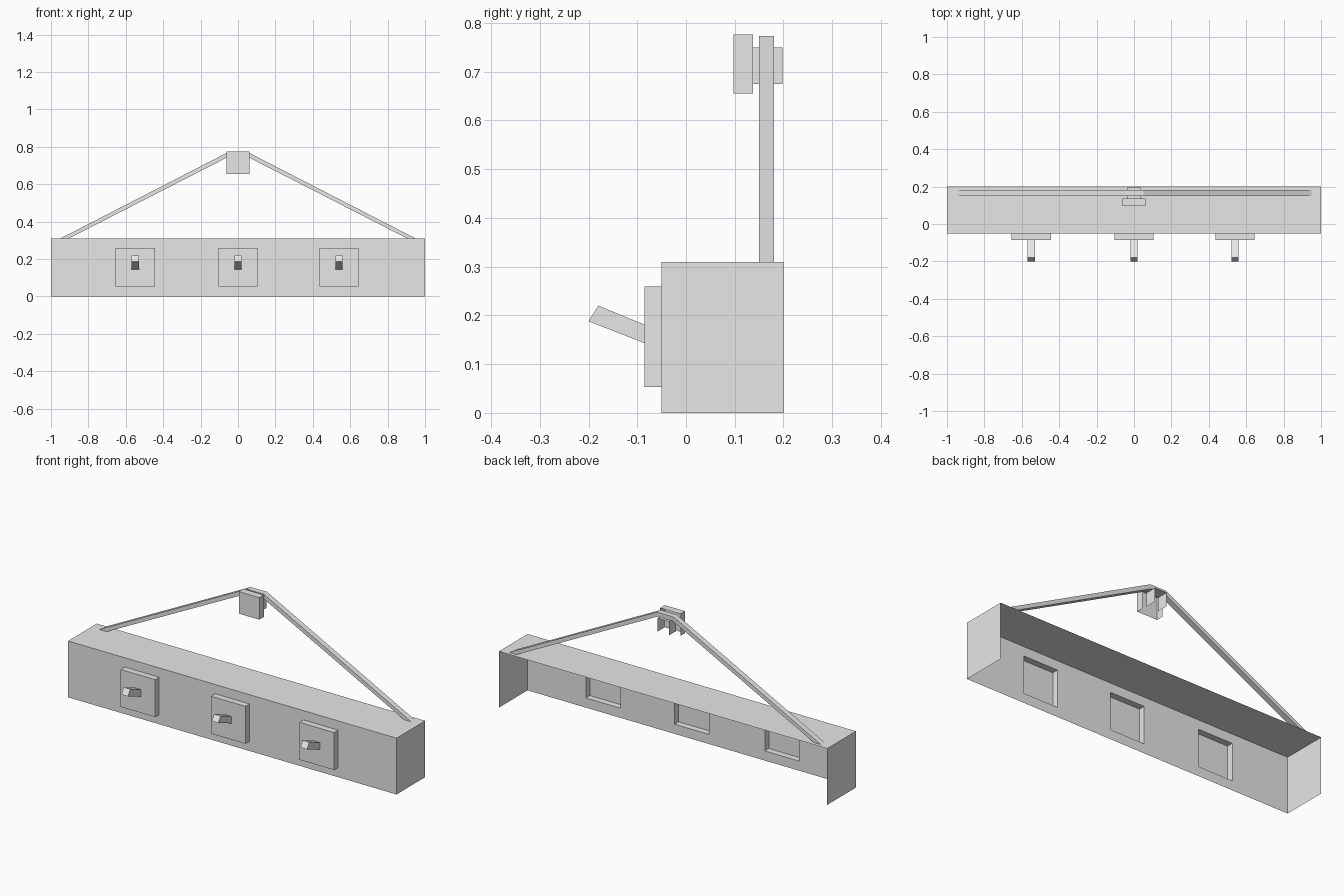
import bpy
import bmesh
from mathutils import Vector

cube = bpy.data.objects.get("Cube")
if cube:
    bpy.data.objects.remove(cube, do_unlink=True)

grey = bpy.data.materials.new("light grey")
grey.use_nodes = True
grey.diffuse_color = (0.8, 0.8, 0.8, 1)
grey.node_tree.nodes["Principled BSDF"].inputs["Base Color"].default_value = (0.8, 0.8, 0.8, 1)


def finish(name, bm):
    bmesh.ops.remove_doubles(bm, verts=bm.verts, dist=0.0001)
    mesh = bpy.data.meshes.new(name)
    bm.to_mesh(mesh)
    bm.free()
    mesh.materials.append(grey)
    obj = bpy.data.objects.new(name, mesh)
    bpy.context.collection.objects.link(obj)
    return obj


def shell(bm, lo, hi, open_sides):
    """Box between two corners, without the sides facing the given directions."""
    geom = bmesh.ops.create_cube(bm, size=1)
    lo, hi = Vector(lo), Vector(hi)
    for v in geom["verts"]:
        v.co = Vector((hi[i] if v.co[i] > 0 else lo[i]) for i in range(3))
    faces = {f for v in geom["verts"] for f in v.link_faces}
    bm.normal_update()
    drop = [f for f in faces if any(f.normal.dot(Vector(d)) > 0.9 for d in open_sides)]
    bmesh.ops.delete(bm, geom=drop, context="FACES")


def extrude_profile(name, points, axis, start, end, open_edges=()):
    """Side walls and two flat caps from a closed profile."""
    bm = bmesh.new()

    def place(p, d):
        return (p[0], d, p[1]) if axis == "y" else (d, p[0], p[1])

    a = [bm.verts.new(place(p, start)) for p in points]
    b = [bm.verts.new(place(p, end)) for p in points]
    n = len(points)
    bm.faces.new(a)
    bm.faces.new(b[::-1])
    for i in range(n):
        if i not in open_edges:
            j = (i + 1) % n
            bm.faces.new((a[j], a[i], b[i], b[j]))
    bmesh.ops.recalc_face_normals(bm, faces=bm.faces)
    return finish(name, bm)


FRONT, BACK, DOWN = (0, -1, 0), (0, 1, 0), (0, 0, -1)
HOOK_X = (-0.55, 0, 0.54)
HALF = 0.105
PLATE_LOW, PLATE_TOP = 0.053, 0.259
HEIGHT, FACE_Y, BACK_Y, PLATE_Y = 0.31, -0.05, 0.2, -0.085

# Housing: open at the back and below, front panel cut out behind each plate
bm = bmesh.new()
shell(bm, (-1, FACE_Y, 0), (1, BACK_Y, HEIGHT), (FRONT, BACK, DOWN))
xs = [-1] + [x + s * HALF for x in HOOK_X for s in (-1, 1)] + [1]
zs = [0, PLATE_LOW, PLATE_TOP, HEIGHT]
for i in range(len(xs) - 1):
    for k in range(3):
        if i % 2 and k == 1:
            continue
        corners = ((i, k), (i + 1, k), (i + 1, k + 1), (i, k + 1))
        bm.faces.new([bm.verts.new((xs[u], FACE_Y, zs[w])) for u, w in corners])
finish("housing", bm)

# Plates, hollow behind, each with a tilted peg
for label, x in zip(("right", "middle", "left"), HOOK_X):
    bm = bmesh.new()
    shell(bm, (x - HALF, PLATE_Y, PLATE_LOW), (x + HALF, FACE_Y, PLATE_TOP), (BACK,))
    finish(label + "_plate", bm)
    peg = [(PLATE_Y, 0.143), (PLATE_Y, 0.181), (-0.18, 0.22), (-0.2, 0.188)]
    extrude_profile(label + "_peg", peg, "x", x - 0.02, x + 0.02, open_edges=(0,))

# Hanging strap rising to a flat top
half = [(0.95, HEIGHT), (0.05, 0.773), (0.045, 0.75), (0.905, HEIGHT)]
outer, inner = half[:2], half[2:]
strap = ([(-x, z) for x, z in outer] + outer[::-1]
         + inner[::-1] + [(-x, z) for x, z in inner])
extrude_profile("hanging_strap", strap, "y", 0.15, 0.181, open_edges=(3, 7))

# Wall hanger: front block and narrower bracket behind it
bm = bmesh.new()
shell(bm, (-0.062, 0.097, 0.655), (0.062, 0.137, 0.776), (BACK, DOWN))
finish("hanger_block", bm)
bm = bmesh.new()
shell(bm, (-0.036, 0.137, 0.675), (0.036, 0.198, 0.75), (FRONT, BACK, DOWN))
finish("hanger_bracket", bm)
